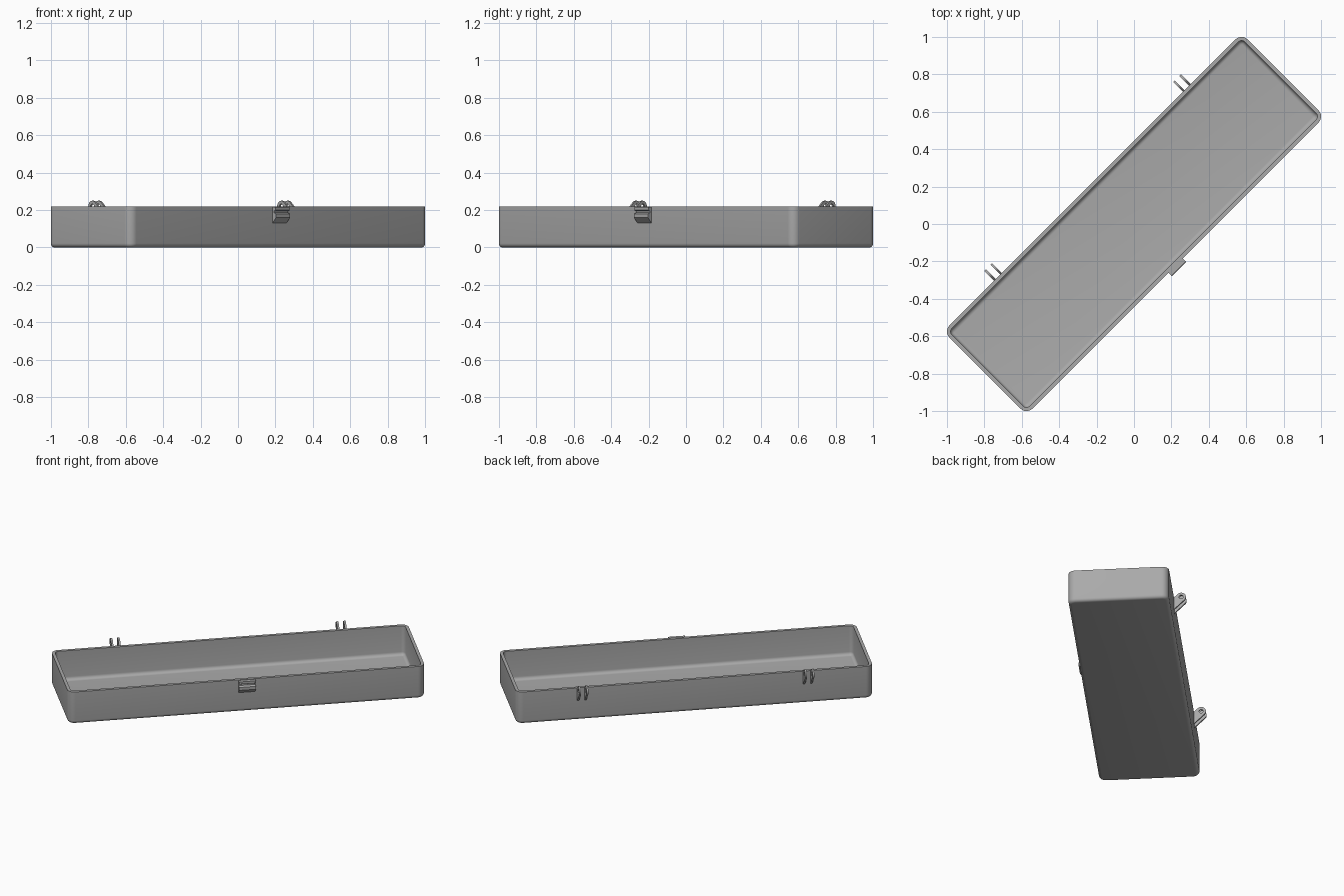
import bpy, bmesh
from math import pi, sin, cos, radians
from mathutils import Matrix

cube = bpy.data.objects.get("Cube")
if cube:
    bpy.data.objects.remove(cube, do_unlink=True)

HALF_L, HALF_W, HEIGHT = 1.127, 0.314, 0.22
CORNER, WALL, FILLET = 0.045, 0.02, 0.022
TURN = Matrix.Rotation(pi / 4, 4, 'Z')      # the tray lies diagonally

grey = bpy.data.materials.new("plain grey")
grey.use_nodes = True
colour = (0.4, 0.4, 0.4, 1)
grey.diffuse_color = colour
grey.node_tree.nodes["Principled BSDF"].inputs["Base Color"].default_value = colour


def finish(name, bm):
    bmesh.ops.recalc_face_normals(bm, faces=bm.faces)
    bm.transform(TURN)
    mesh = bpy.data.meshes.new(name)
    bm.to_mesh(mesh)
    bm.free()
    mesh.materials.append(grey)
    obj = bpy.data.objects.new(name, mesh)
    bpy.context.collection.objects.link(obj)
    bpy.ops.object.select_all(action='DESELECT')
    obj.select_set(True)
    bpy.context.view_layer.objects.active = obj
    bpy.ops.object.shade_smooth_by_angle(angle=radians(32))
    return obj


def ring(bm, inset, z, steps=8):
    """Rounded rectangle, inset from the outer wall."""
    r = max(CORNER - inset, 0.003)
    cx, cy = HALF_L - inset - r, HALF_W - inset - r
    verts = []
    for i, (sx, sy) in enumerate(((1, 1), (-1, 1), (-1, -1), (1, -1))):
        for k in range(steps + 1):
            a = (i + k / steps) * pi / 2
            verts.append(bm.verts.new((sx * cx + r * cos(a), sy * cy + r * sin(a), z)))
    return verts


def bridge(bm, a, b):
    n = len(a)
    for i in range(n):
        j = (i + 1) % n
        bm.faces.new((a[i], a[j], b[j], b[i]))


# Tray: lofted outside, rim and inside, with filleted bottom edges
quarter = [k * pi / 10 for k in range(6)]
outside = [(FILLET * (1 - sin(a)), FILLET * (1 - cos(a))) for a in quarter]
inside = [(WALL + o, WALL + z) for o, z in reversed(outside)]
bm = bmesh.new()
rings = [ring(bm, o, z) for o, z in outside + [(0, HEIGHT), (WALL, HEIGHT)] + inside]
for a, b in zip(rings, rings[1:]):
    bridge(bm, a, b)
bm.faces.new(rings[0])
bm.faces.new(rings[-1])
finish("tray", bm)


# Hinge ears: slanted lugs with a round pierced end
def hinge_ear(name, x, thick=0.012, r=0.03, hole=0.013, n=32):
    cy, cz = HALF_W + 0.045, HEIGHT
    root = HALF_W - 0.006
    bm = bmesh.new()
    loops = []
    for side in (-0.5, 0.5):
        outer, inner = [], []
        for k in range(n):
            a = 2 * pi * k / n
            y, z = cy + r * cos(a), cz + r * sin(a)
            # the half facing the wall runs down its slope to the wall
            if n * 3 / 8 <= k <= n * 7 / 8:
                t = (k - n * 3 / 8) / (n / 2)
                if k == n * 3 // 8 or k == n * 7 // 8:
                    pass
                else:
                    top = cz + r * sin(3 * pi / 4) - (cy + r * cos(3 * pi / 4) - root)
                    low = cz + r * sin(-pi / 4) - (cy + r * cos(-pi / 4) - root)
                    y, z = root, top + (low - top) * (t * n / 2 - 1) / (n / 2 - 2)
            outer.append(bm.verts.new((x + side * thick, y, z)))
            inner.append(bm.verts.new((x + side * thick, cy + hole * cos(a), cz + hole * sin(a))))
        bridge(bm, outer, inner)
        loops.append((outer, inner))
    for a, b in zip(*loops):
        bridge(bm, a, b)
    finish(name, bm)


for label, s in (("left", 1), ("right", -1)):
    for part, d in (("outer", 0.023), ("inner", -0.023)):
        hinge_ear(f"{label}_hinge_ear_{part}", s * (0.714 + d))

# Latch: ridged profile drawn along the front wall (outward distance, height)
profile = [(-0.006, 0.216), (0.024, 0.216), (0.024, 0.2), (0.012, 0.194), (0.012, 0.186),
           (0.028, 0.18), (0.028, 0.16), (0.0, 0.132), (-0.006, 0.132)]
bm = bmesh.new()
ends = [[bm.verts.new((x, -HALF_W - d, z)) for d, z in profile] for x in (-0.053, 0.053)]
bridge(bm, *ends)
for end in ends:
    bm.faces.new(end)
finish("latch", bm)
